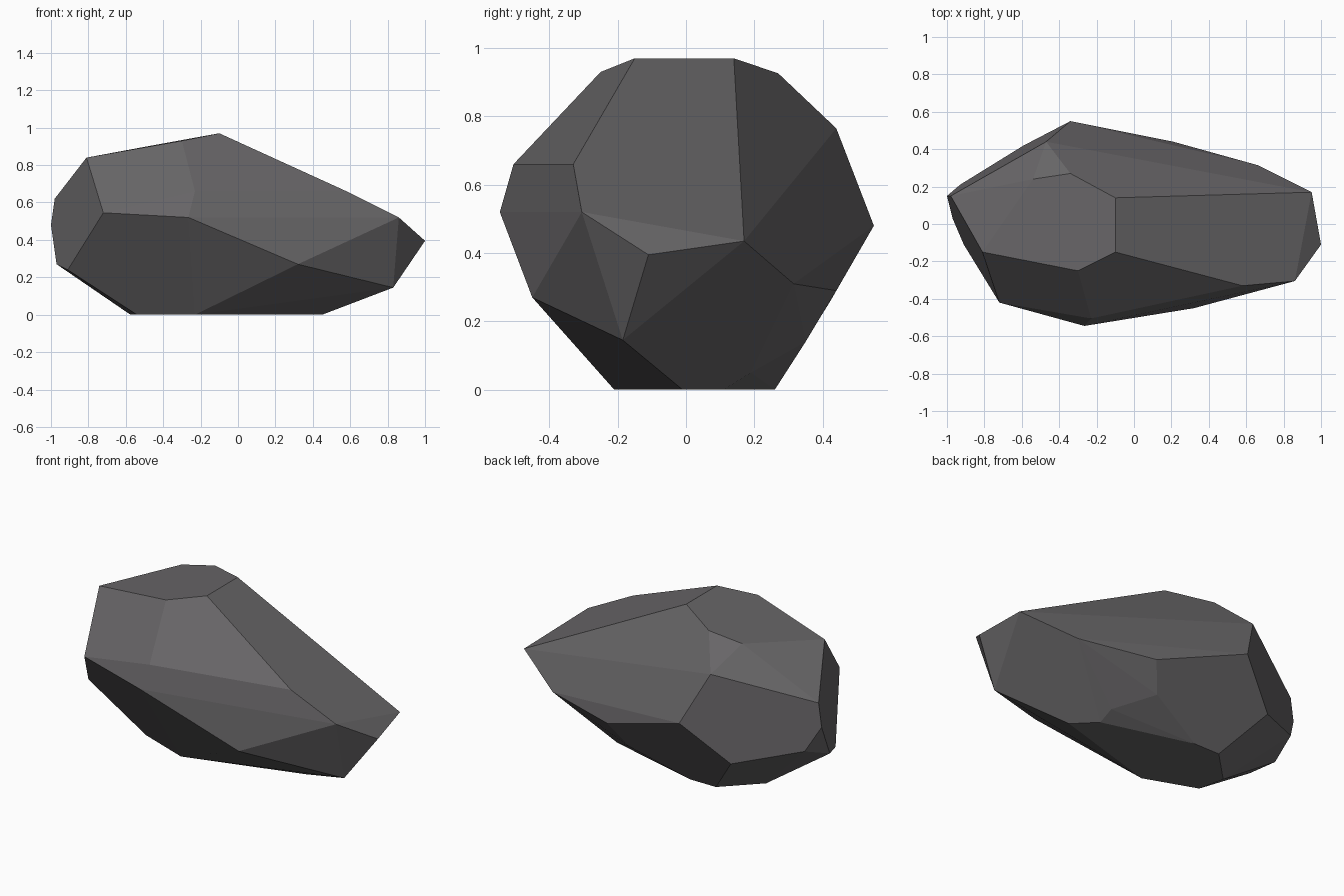
import bpy, bmesh, math

if "Cube" in bpy.data.objects:
    bpy.data.objects.remove(bpy.data.objects["Cube"])

# Corner points of the chipped boulder, grouped by level
crown = [(-.81, -.15, .84), (-.30, -.25, .93), (-.10, -.15, .97), (-.10, .14, .97),
         (-.34, .27, .926), (-.54, .24, .89), (-.47, .44, .765), (-.61, .36, .73)]
waist = [(-.98, .15, .62), (-1, .15, .48), (-.34, .55, .48), (.58, -.33, .66),
         (-.23, -.505, .66), (-.265, -.545, .52), (-.72, -.42, .545),
         (.86, -.305, .52), (1, -.11, .395), (.95, .17, .435)]
skirt = [(.66, .315, .31), (.21, .44, .29), (.83, -.185, .145), (.32, -.45, .27),
         (-.97, .03, .27), (-.91, -.11, .24), (-.93, .21, .34), (-.59, .42, .255),
         (.13, .35, .14), (.32, .19, .05)]
foot = [(.45, -.01), (.33, .11), (-.21, .26), (-.38, .26),
        (-.575, .065), (-.54, -.095), (-.23, -.21)]

# Wrap the points in a convex hull and merge nearly flat triangles into facets
bm = bmesh.new()
for p in crown + waist + skirt + [(x, y, 0) for x, y in foot]:
    bm.verts.new(p)
hull = bmesh.ops.convex_hull(bm, input=bm.verts[:])
loose = {g for g in hull["geom_interior"] + hull["geom_unused"]
         if isinstance(g, bmesh.types.BMVert)}
bmesh.ops.delete(bm, geom=list(loose), context='VERTS')
bmesh.ops.dissolve_limit(bm, angle_limit=math.radians(5),
                         verts=bm.verts[:], edges=bm.edges[:])
bmesh.ops.recalc_face_normals(bm, faces=bm.faces[:])

mesh = bpy.data.meshes.new("boulder")
bm.to_mesh(mesh)
bm.free()

# Single grey stone colour
stone = bpy.data.materials.new("grey stone")
stone.diffuse_color = (.135, .13, .135, 1)
stone.use_nodes = True
stone.node_tree.nodes["Principled BSDF"].inputs["Base Color"].default_value = stone.diffuse_color
mesh.materials.append(stone)
bpy.context.collection.objects.link(bpy.data.objects.new("boulder", mesh))
